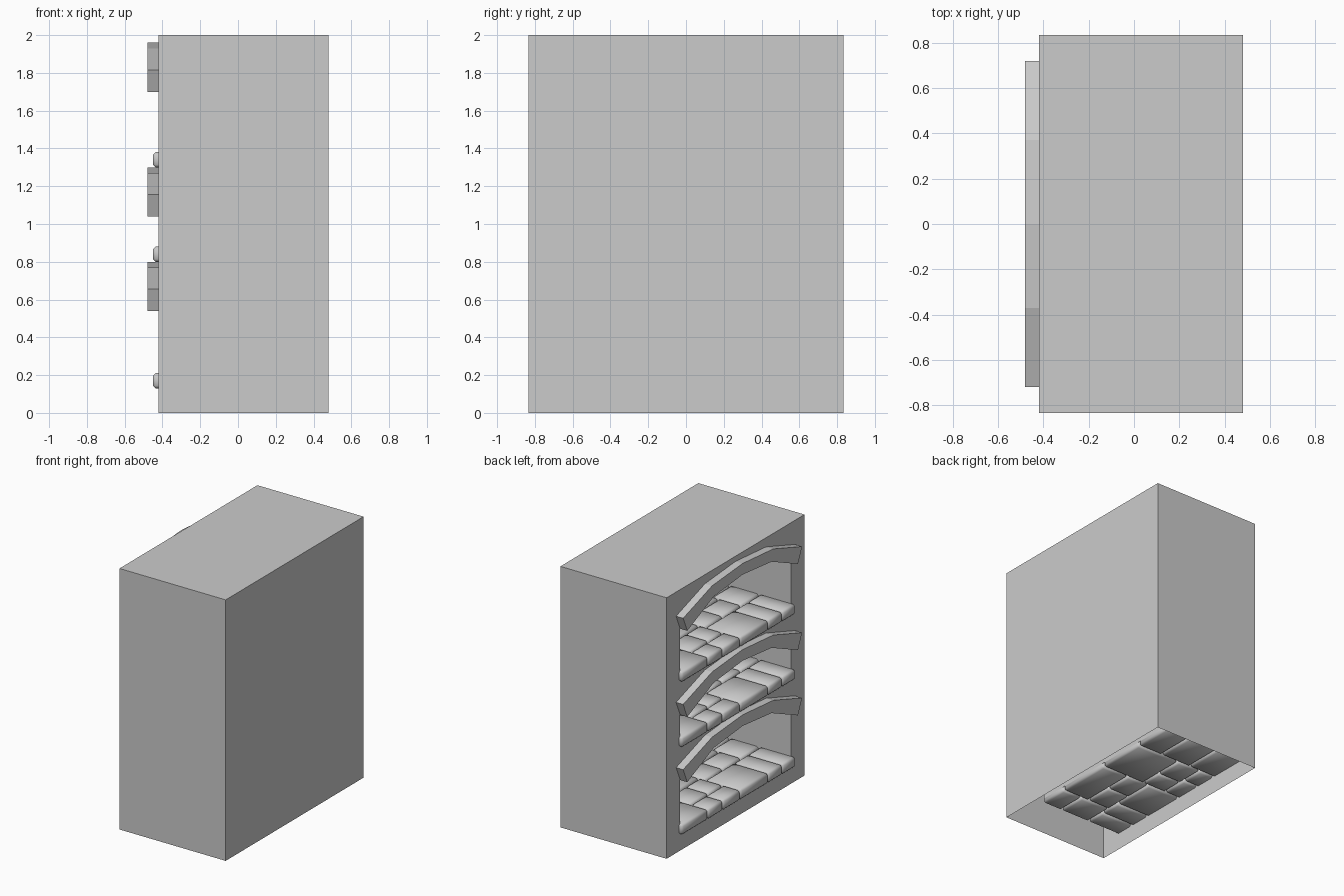
import bpy, bmesh

old = bpy.data.objects.get("Cube")
if old:
    bpy.data.objects.remove(old, do_unlink=True)

grey = bpy.data.materials.new("plain_grey")
grey.use_nodes = True
grey.diffuse_color = (0.6, 0.6, 0.6, 1)
grey.node_tree.nodes["Principled BSDF"].inputs["Base Color"].default_value = (0.6, 0.6, 0.6, 1)


def finish(bm, name):
    bmesh.ops.recalc_face_normals(bm, faces=bm.faces)
    mesh = bpy.data.meshes.new(name)
    bm.to_mesh(mesh)
    bm.free()
    mesh.materials.append(grey)
    obj = bpy.data.objects.new(name, mesh)
    bpy.context.collection.objects.link(obj)
    return obj


def add_box(bm, lo, hi):
    verts = bmesh.ops.create_cube(bm, size=1)["verts"]
    for v in verts:
        for i in range(3):
            v.co[i] = hi[i] if v.co[i] > 0 else lo[i]
    return verts


def prism(name, outline, x0, x1):
    """Extrude a (y, z) outline along x."""
    bm = bmesh.new()
    face = bm.faces.new([bm.verts.new((x0, y, z)) for y, z in outline])
    out = bmesh.ops.extrude_face_region(bm, geom=[face])["geom"]
    bmesh.ops.translate(bm, vec=(x1 - x0, 0, 0),
                        verts=[g for g in out if isinstance(g, bmesh.types.BMVert)])
    return finish(bm, name)


def mirrored(half):
    """Mirror points listed from the +y end to the middle."""
    return half + [(-y, z) for y, z in reversed(half[:-1])]


FRONT, BACK, END = -0.455, 0.27, 0.69
levels = {"lower": (0.13, 0.54), "middle": (0.80, 1.04), "upper": (1.30, 1.70)}

# Paving pattern: y start, y end, x start, x end
paving = [
    (0.37, END, FRONT, -0.2), (0.19, 0.37, FRONT, -0.3), (-0.02, 0.19, FRONT, -0.3),
    (-0.36, -0.02, FRONT, -0.15), (-0.53, -0.36, FRONT, -0.15), (-END, -0.53, FRONT, -0.15),
    (0.15, 0.37, -0.3, -0.1), (-0.02, 0.15, -0.3, -0.1), (0.37, END, -0.2, 0.06),
    (-0.02, 0.37, -0.1, BACK), (-0.24, -0.02, -0.15, 0.04), (-0.46, -0.24, -0.15, 0.04),
    (-END, -0.46, -0.15, 0.1), (-0.46, -0.02, 0.04, BACK), (-END, -0.46, 0.1, BACK),
    (0.37, END, 0.06, BACK),
]

# Main case
bm = bmesh.new()
add_box(bm, (-0.42, -0.835, 0), (0.48, 0.835, 2))
case = finish(bm, "case")

for level, (floor, spring) in levels.items():
    # Arched recess cut into the open side
    top = mirrored([(0.67, spring + 0.04), (0.36, spring + 0.17), (0, spring + 0.21)])
    cutter = prism("recess_cutter", [(-0.67, floor + 0.03), (0.67, floor + 0.03)] + top, -0.6, BACK)
    cutter.hide_render = True
    mod = case.modifiers.new("recess", "BOOLEAN")
    mod.object = cutter
    mod.solver = "EXACT"
    bpy.context.view_layer.objects.active = case
    bpy.ops.object.modifier_apply(modifier=mod.name)
    bpy.data.objects.remove(cutter, do_unlink=True)

    # Raised arch trim
    outer = mirrored([(0.72, spring + 0.115), (0.37, spring + 0.23), (0, spring + 0.26)])
    inner = mirrored([(0.67, spring), (0.35, spring + 0.14), (0, spring + 0.175)])
    prism(level + "_arch", outer + inner[::-1], -0.48, -0.415)

    # Paving stones with softened edges
    bm = bmesh.new()
    gap = 0.004
    for y0, y1, x0, x1 in paving:
        add_box(bm, (x0 + gap, y0 + gap, floor), (x1 - gap, y1 - gap, floor + 0.08))
    bmesh.ops.bevel(bm, geom=bm.edges[:], offset=0.014, segments=1, affect="EDGES")
    for f in bm.faces:
        f.smooth = True
    finish(bm, level + "_paving")

# The case is hollow: open underneath and below each paved floor
bm = bmesh.new()
bm.from_mesh(case.data)
sunk = [f for f in bm.faces
        if f.normal.z < -0.99 and f.calc_center_median().z < 0.01
        or f.normal.z > 0.99 and f.calc_center_median().z < 1.9]
bmesh.ops.delete(bm, geom=sunk, context="FACES")
bm.to_mesh(case.data)
bm.free()
